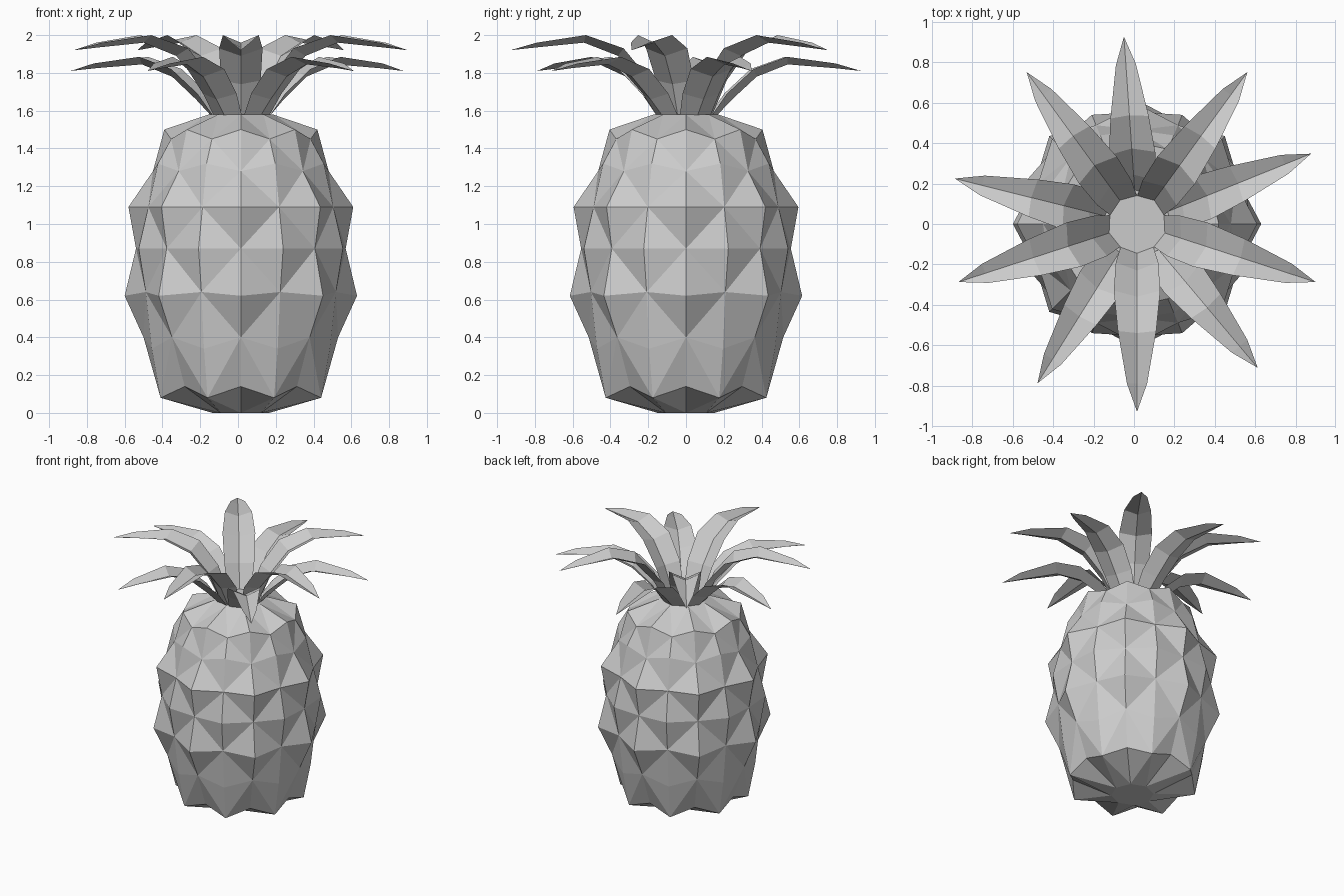
import bpy
import bmesh
from math import sin, cos, radians, tau

cube = bpy.data.objects.get("Cube")
if cube:
    bpy.data.objects.remove(cube, do_unlink=True)

SIDES = 8
CENTRE_X = 0.015

grey = bpy.data.materials.new("plain_grey")
grey.use_nodes = True
grey.diffuse_color = (0.6, 0.6, 0.6, 1)
shader = grey.node_tree.nodes["Principled BSDF"]
shader.inputs["Base Color"].default_value = grey.diffuse_color
shader.inputs["Roughness"].default_value = 0.8


def finish(bm, name, recalc=True):
    if recalc:
        bmesh.ops.recalc_face_normals(bm, faces=bm.faces)
    mesh = bpy.data.meshes.new(name)
    bm.to_mesh(mesh)
    bm.free()
    mesh.materials.append(grey)
    obj = bpy.data.objects.new(name, mesh)
    obj.location.x = CENTRE_X
    bpy.context.collection.objects.link(obj)
    return obj


# Fruit: staggered diamonds, each raised to a point
def build_fruit():
    bm = bmesh.new()

    def ring(z, r, shift=0.0):
        return [bm.verts.new((r * cos(tau * (k + shift) / SIDES),
                              r * sin(tau * (k + shift) / SIDES), z))
                for k in range(SIDES)]

    def raised(tip, *corners):
        for i, corner in enumerate(corners):
            bm.faces.new((tip, corner, corners[(i + 1) % len(corners)]))

    # Rings on the main columns, from the top down
    top = ring(1.58, 0.17)
    tips = [ring(*p) for p in ((1.50, 0.405), (1.09, 0.595), (0.62, 0.615), (0.14, 0.42))]
    corners = [ring(*p) for p in ((1.28, 0.465), (0.87, 0.555), (0.40, 0.515))]
    base = ring(0, 0.15)

    # Rings on the columns halfway between
    mid_corners = [ring(*p, 0.5) for p in ((1.45, 0.40), (1.09, 0.53), (0.64, 0.545), (0.08, 0.46))]
    mid_tips = [ring(*p, 0.5) for p in ((1.32, 0.475), (0.87, 0.585), (0.34, 0.51))]

    ends = [top] + corners + [base]
    for k in range(SIDES):
        n = (k + 1) % SIDES
        for row, tip in enumerate(tips):
            side = mid_corners[row]
            raised(tip[k], ends[row][k], side[k - 1], ends[row + 1][k], side[k])
        for row, tip in enumerate(mid_tips):
            raised(tip[k], mid_corners[row][k], corners[row][k],
                   mid_corners[row + 1][k], corners[row][n])
        # Fill between the end rows and the caps
        bm.faces.new((top[k], mid_corners[0][k], top[n]))
        bm.faces.new((base[k], base[n], mid_corners[-1][k]))
    bm.faces.new(top)
    bm.faces.new(base[::-1])
    finish(bm, "fruit_body")


# Leaf: a channel folded along its middle, arching outwards to a point
def build_leaf(name, angle, path):
    bm = bmesh.new()
    c, s = cos(radians(angle)), sin(radians(angle))

    def point(r, side, z):
        return bm.verts.new((r * c - side * s, r * s + side * c, z))

    rows = []
    for r, z, half, out, drop in path:
        rows.append((point(r, -half, z), point(r + out, 0, z - drop), point(r, half, z)))
    for a, b in zip(rows, rows[1:]):
        for i in range(2):
            bm.faces.new((a[i], b[i], b[i + 1], a[i + 1]))
    r, z = path[-1][:2]
    tip = point(0.93, 0, z - 0.04)
    for i in range(2):
        bm.faces.new((rows[-1][i], tip, rows[-1][i + 1]))
    finish(bm, name, recalc=False)


# Each row: distance out, height, half width, then the fold's offset out and down
upper_path = ((0.11, 1.57, 0.08, 0.03, 0.0),
              (0.19, 1.76, 0.105, 0.04, 0.02),
              (0.33, 1.93, 0.115, 0.03, 0.04),
              (0.53, 2.0, 0.095, 0.01, 0.04),
              (0.79, 1.96, 0.05, 0.0, 0.025))
lower_path = ((0.12, 1.56, 0.085, 0.03, 0.0),
              (0.21, 1.69, 0.105, 0.035, 0.03),
              (0.35, 1.82, 0.115, 0.025, 0.04),
              (0.53, 1.885, 0.095, 0.01, 0.04),
              (0.79, 1.85, 0.05, 0.0, 0.025))

build_fruit()
for i in range(5):
    build_leaf(f"upper_leaf_{i + 1}", -90 + 72 * i, upper_path)
    build_leaf(f"lower_leaf_{i + 1}", -50 + 72 * i, lower_path)
